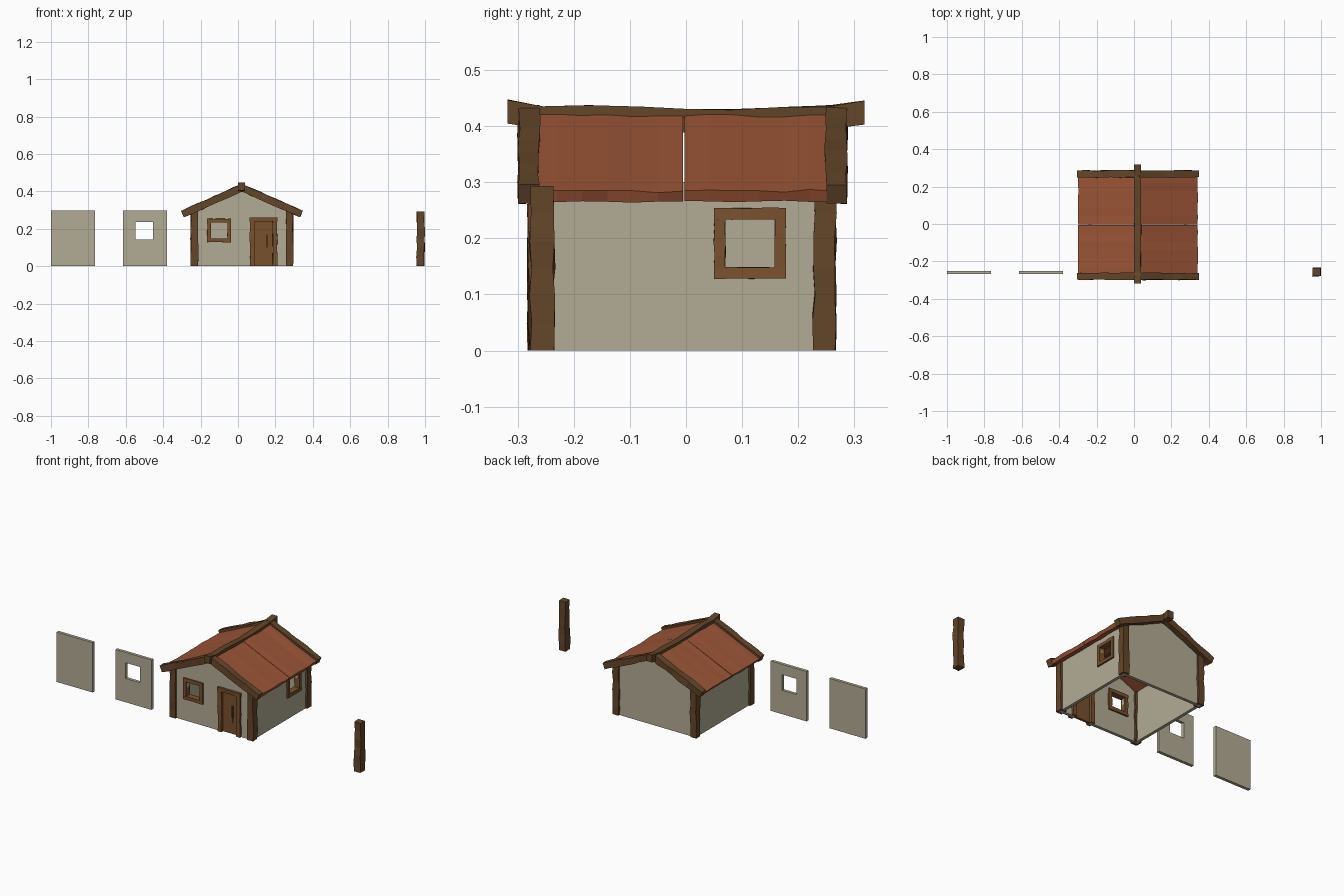
import bpy, bmesh, random
from math import radians
from mathutils import Vector

if "Cube" in bpy.data.objects:
    bpy.data.objects.remove(bpy.data.objects["Cube"])

random.seed(4)
CX, CY = 0.021, -0.007          # house centre
HALF, THICK = 0.263, 0.018      # wall half span and thickness


def material(name, rgb):
    m = bpy.data.materials.new(name)
    m.diffuse_color = (*rgb, 1)
    m.use_nodes = True
    m.node_tree.nodes["Principled BSDF"].inputs["Base Color"].default_value = m.diffuse_color
    return m


PLASTER = material("plaster", (0.45, 0.41, 0.30))
TIMBER = material("dark_timber", (0.125, 0.06, 0.022))
TRIM = material("trim_timber", (0.19, 0.082, 0.027))
TILE = material("roof_tile", (0.33, 0.09, 0.038))


def add(name, mesh, mat):
    ob = bpy.data.objects.new(name, mesh)
    mesh.materials.clear()
    mesh.materials.append(mat)
    bpy.context.collection.objects.link(ob)
    return ob


def divide(a, b, n):
    a, b = Vector(a), Vector(b)
    return [a.lerp(b, i / n) for i in range(n + 1)]


def beam(name, pts, side, w, h, mat, jit=0.003):
    """Rough-hewn rectangular bar swept along pts; w lies along side."""
    bm = bmesh.new()
    pts = [Vector(p) for p in pts]
    side = Vector(side).normalized()
    up = side.cross(pts[-1] - pts[0]).normalized()
    rings = []
    for i, p in enumerate(pts):
        end = i in (0, len(pts) - 1)
        ring = []
        for s, u in ((-1, -1), (1, -1), (1, 1), (-1, 1)):
            j = jit * (0.4 if end else 1)
            ring.append(bm.verts.new(p + side * (s * w / 2 + random.uniform(-j, j))
                                     + up * (u * h / 2 + random.uniform(-j, j))))
        rings.append(ring)
    for a, b in zip(rings, rings[1:]):
        for k in range(4):
            bm.faces.new((a[k], a[(k + 1) % 4], b[(k + 1) % 4], b[k]))
    bm.faces.new(rings[0])
    bm.faces.new(rings[-1])
    bmesh.ops.recalc_face_normals(bm, faces=bm.faces)
    mesh = bpy.data.meshes.new(name)
    bm.to_mesh(mesh)
    bm.free()
    return add(name, mesh, mat)


def rect(x0, x1, z0, z1):
    return [(x0, z0), (x1, z0), (x1, z1), (x0, z1)]


def panel(name, loops, loc, turn=0):
    """Upright slab from an outline plus hole loops."""
    cu = bpy.data.curves.new(name, 'CURVE')
    cu.dimensions, cu.fill_mode, cu.extrude = '2D', 'BOTH', THICK / 2
    for loop in loops:
        sp = cu.splines.new('POLY')
        sp.points.add(len(loop) - 1)
        for p, (x, z) in zip(sp.points, loop):
            p.co = (x, z, 0, 1)
        sp.use_cyclic_u = True
    tmp = bpy.data.objects.new(name + "_outline", cu)
    bpy.context.collection.objects.link(tmp)
    dg = bpy.context.evaluated_depsgraph_get()
    mesh = bpy.data.meshes.new_from_object(tmp.evaluated_get(dg))
    bpy.data.objects.remove(tmp)
    bm = bmesh.new()
    bm.from_mesh(mesh)
    bmesh.ops.remove_doubles(bm, verts=bm.verts, dist=1e-5)
    bmesh.ops.recalc_face_normals(bm, faces=bm.faces)
    bm.to_mesh(mesh)
    bm.free()
    mesh.shade_flat()
    ob = add(name, mesh, PLASTER)
    ob.location = loc
    ob.rotation_euler = (radians(90), 0, radians(turn))
    return ob


# loose wall panels and spare post beside the house
panel("spare_wall", [rect(-1, -0.765, 0.002, 0.297)], (0, -0.259, 0))
panel("spare_window_wall", [rect(-0.615, -0.38, 0.002, 0.297),
                            rect(-0.548, -0.455, 0.143, 0.236)], (0, -0.259, 0))
beam("spare_post", divide((0.976, -0.257, 0), (0.976, -0.257, 0.293), 6),
     (1, 0, 0), 0.042, 0.042, TIMBER, 0.004)

# gable walls and side walls
wall_mid = HALF - THICK / 2
l, r = CX - HALF, CX + HALF
gable_top = [(r, 0.298), (CX, 0.412), (l, 0.298)]
panel("front_wall", [[(l, 0), (0.085, 0), (0.085, 0.242), (0.188, 0.242), (0.188, 0), (r, 0)]
                     + gable_top, rect(-0.145, -0.055, 0.147, 0.235)], (0, CY - wall_mid, 0))
panel("back_wall", [[(l, 0), (r, 0)] + gable_top], (0, CY + wall_mid, 0))
side = rect(CY - HALF + THICK, CY + HALF - THICK, 0, 0.3)
panel("left_wall", [side], (CX - wall_mid, 0, 0), 90)
panel("right_wall", [side, rect(0.07, 0.158, 0.147, 0.235)], (CX + wall_mid, 0, 0), 90)

# corner posts
for sx in (-1, 1):
    for sy in (-1, 1):
        x, y = CX + sx * 0.254, CY + sy * 0.254
        beam("corner_post", divide((x, y, 0), (x, y, 0.294), 6),
             (1, 0, 0), 0.039, 0.039, TIMBER)


# window frames: point maps (along wall, height) to world
def window(name, point, along, a0, a1, z0, z1, depth):
    for z in (z0 + 0.01, z1 - 0.01):
        beam(name + "_rail", divide(point(a0, z), point(a1, z), 4),
             (0, 0, 1), 0.02, depth, TRIM, 0.001)
    for a in (a0 + 0.01, a1 - 0.01):
        beam(name + "_stile", divide(point(a, z0 + 0.018), point(a, z1 - 0.018), 4),
             along, 0.02, depth * 0.96, TRIM, 0.001)


front_y, right_x = CY - wall_mid, CX + wall_mid
window("front_window", lambda a, z: (a, front_y, z), (1, 0, 0),
       -0.165, -0.037, 0.128, 0.254, 0.036)
window("right_window", lambda a, z: (right_x, a, z), (0, 1, 0),
       0.05, 0.178, 0.128, 0.254, 0.036)

# door, frame and handle
for x in (0.076, 0.198):
    beam("door_jamb", divide((x, front_y, 0), (x, front_y, 0.245), 5),
         (1, 0, 0), 0.024, 0.042, TRIM, 0.002)
beam("door_lintel", divide((0.062, front_y, 0.25), (0.212, front_y, 0.25), 4),
     (0, 0, 1), 0.022, 0.044, TRIM, 0.002)
for i in range(3):
    x = 0.104 + i * 0.0325
    beam("door_plank", divide((x, front_y, 0.002), (x, front_y, 0.243), 3),
         (1, 0, 0), 0.032, 0.014, TRIM, 0.0006)
beam("door_handle", divide((0.155, front_y - 0.012, 0.1), (0.155, front_y - 0.012, 0.17), 2),
     (1, 0, 0), 0.007, 0.01, TIMBER, 0.0005)

# roof slabs, two per slope, and gable edge beams
for s in (-1, 1):
    slope = Vector((s * 0.315, 0, -0.14))
    mid = Vector((CX, 0, 0.415)) + slope / 2
    for y0, y1 in ((-0.275, -0.005), (-0.003, 0.265)):
        beam("roof_slab", divide(mid + Vector((0, y0, 0)), mid + Vector((0, y1, 0)), 6),
             slope, slope.length, 0.02, TILE, 0.0025)
    for y in (-0.28, 0.268):
        a = Vector((CX, y, 0.42))
        beam("gable_beam", divide(a, a + slope * 1.01, 7),
             (0, 1, 0), 0.037, 0.037, TIMBER)

# ridge beam with upturned ends
ridge = [(-0.318, 0.426), (-0.255, 0.415), (-0.17, 0.417), (-0.08, 0.412), (0, 0.409),
         (0.08, 0.409), (0.17, 0.414), (0.255, 0.415), (0.318, 0.424)]
beam("ridge_beam", [(CX - 0.002, y, z) for y, z in ridge], (1, 0, 0), 0.037, 0.042, TIMBER, 0.002)
